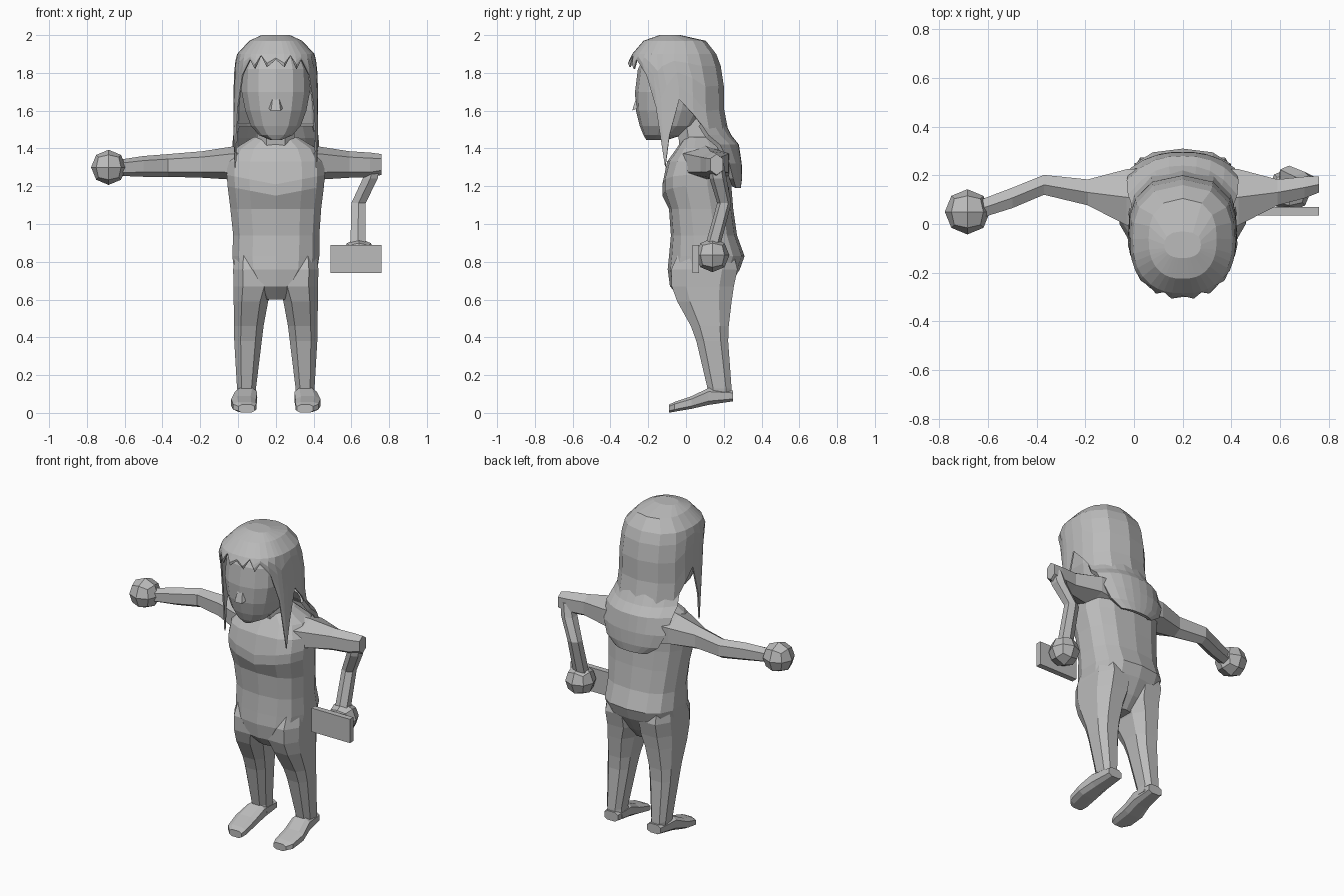
import bpy, bmesh, math

if "Cube" in bpy.data.objects:
    bpy.data.objects.remove(bpy.data.objects["Cube"])

CX = 0.2  # centre line of the body
grey = bpy.data.materials.new("plain grey")
grey.diffuse_color = (0.5, 0.5, 0.5, 1)
grey.use_nodes = True
grey.node_tree.nodes["Principled BSDF"].inputs["Base Color"].default_value = grey.diffuse_color


def finish(name, verts, faces, thick=0):
    me = bpy.data.meshes.new(name)
    me.from_pydata(verts, [], faces)
    bm = bmesh.new()
    bm.from_mesh(me)
    bmesh.ops.recalc_face_normals(bm, faces=bm.faces)
    bm.to_mesh(me)
    bm.free()
    me.materials.append(grey)
    ob = bpy.data.objects.new(name, me)
    bpy.context.collection.objects.link(ob)
    if thick:
        mod = ob.modifiers.new("thickness", 'SOLIDIFY')
        mod.thickness = thick
        mod.offset = -1
    return ob


def unit(a, n):
    c, s = math.cos(a), math.sin(a)
    return (math.copysign(abs(c) ** (2 / n), c), math.copysign(abs(s) ** (2 / n), s))


def loft(name, rings, axis='z', sides=8, n=2.4, mirror=False):
    """Rings are (position along axis, a min, a max, b min, b max)."""
    verts, faces = [], []
    for t, a0, a1, b0, b1 in rings:
        for i in range(sides):
            u, v = unit(2 * math.pi * (i + 0.5) / sides, n)
            a = (a0 + a1) / 2 + u * (a1 - a0) / 2
            b = (b0 + b1) / 2 + v * (b1 - b0) / 2
            p = {'x': (t, a, b), 'y': (a, t, b), 'z': (a, b, t)}[axis]
            verts.append((2 * CX - p[0], p[1], p[2]) if mirror else p)
    for r in range(len(rings) - 1):
        for i in range(sides):
            j = (i + 1) % sides
            k = r * sides
            faces.append((k + i, k + j, k + sides + j, k + sides + i))
    faces.append(tuple(range(sides)))
    faces.append(tuple(range(len(verts) - sides, len(verts))))
    return finish(name, verts, faces)


def fist(name, centre, r):
    """Rounded cube with four faces on each side."""
    bm = bmesh.new()
    bmesh.ops.create_cube(bm, size=1)
    bmesh.ops.subdivide_edges(bm, edges=bm.edges[:], cuts=1, use_grid_fill=True)
    for v in bm.verts:
        v.co = v.co.normalized() * r
    bm.verts.index_update()
    verts = [tuple(c + d for c, d in zip(centre, v.co)) for v in bm.verts]
    ob = finish(name, verts, [tuple(v.index for v in f.verts) for f in bm.faces])
    bm.free()
    return ob


def weld(base, parts):
    """Join overlapping parts into one outer skin."""
    bpy.context.view_layer.objects.active = base
    for p in parts:
        mod = base.modifiers.new("weld", 'BOOLEAN')
        mod.operation = 'UNION'
        mod.solver = 'EXACT'
        mod.object = p
        bpy.ops.object.modifier_apply(modifier=mod.name)
        bpy.data.objects.remove(p)


def interp(table, z):
    """Linear lookup in a table of (z, values...) with falling z."""
    if z >= table[0][0]:
        return table[0][1:]
    for p, q in zip(table, table[1:]):
        if z >= q[0]:
            f = (p[0] - z) / (p[0] - q[0])
            return [a + (b - a) * f for a, b in zip(p[1:], q[1:])]
    return table[-1][1:]


# torso, with the chest line sagging to a V in front
body = loft("body", [
    (0.6, 0.13, 0.27, -0.02, 0.17), (0.67, 0.06, 0.34, -0.085, 0.23),
    (0.76, -0.025, 0.425, -0.097, 0.285), (0.83, -0.035, 0.435, -0.09, 0.31),
    (0.94, -0.03, 0.435, -0.08, 0.27), (1.08, -0.045, 0.445, -0.09, 0.25),
    (1.2, -0.06, 0.46, -0.125, 0.24), (1.26, -0.065, 0.465, -0.125, 0.24),
    (1.33, -0.06, 0.46, -0.10, 0.245), (1.4, -0.02, 0.42, -0.05, 0.225),
    (1.46, 0.08, 0.32, -0.01, 0.17)], sides=14, n=2.6)
for v in body.data.vertices:
    if v.co.y < 0 and 1.15 < v.co.z < 1.3:
        v.co.z -= 0.05 * max(0, 1 - abs(v.co.x - CX) / 0.26)
parts = [loft("neck", [(1.4, 0.09, 0.31, -0.04, 0.18), (1.58, 0.1, 0.3, -0.06, 0.14)])]

# legs run up into the hips; feet
for side, m in (("left", False), ("right", True)):
    parts.append(loft(side + "_leg", [
        (0.08, 0.0, 0.105, 0.11, 0.245), (0.13, -0.008, 0.098, 0.11, 0.245),
        (0.38, -0.024, 0.13, 0.05, 0.228), (0.46, -0.026, 0.14, 0.02, 0.232),
        (0.59, -0.028, 0.165, -0.055, 0.25), (0.67, -0.03, 0.195, -0.085, 0.263),
        (0.76, -0.032, 0.198, -0.088, 0.283), (0.84, -0.02, 0.18, -0.05, 0.26)],
        n=2.8, mirror=m))
    parts.append(loft(side + "_foot", [
        (-0.09, 0.0, 0.09, 0.0, 0.045), (-0.06, -0.03, 0.1, 0.005, 0.06),
        (0.03, -0.04, 0.1, 0.02, 0.09), (0.12, -0.02, 0.105, 0.04, 0.135),
        (0.25, 0.0, 0.1, 0.06, 0.12)], 'y', n=3, mirror=m))

# stretched arm
parts.append(loft("stretched_arm", [
    (0.09, -0.07, 0.25, 1.2, 1.425), (-0.03, -0.02, 0.24, 1.235, 1.41),
    (-0.19, 0.07, 0.19, 1.245, 1.385), (-0.37, 0.115, 0.207, 1.25, 1.37),
    (-0.5, 0.06, 0.155, 1.25, 1.36), (-0.63, 0.02, 0.105, 1.255, 1.34)], 'x', sides=6))
parts.append(fist("stretched_hand", (-0.685, 0.05, 1.3), 0.093))

# bent arm
parts.append(loft("bent_upper_arm", [
    (0.31, -0.07, 0.25, 1.2, 1.425), (0.43, -0.02, 0.24, 1.235, 1.41),
    (0.59, 0.07, 0.19, 1.245, 1.385), (0.7, 0.1, 0.2, 1.245, 1.378),
    (0.76, 0.125, 0.2, 1.26, 1.37)], 'x', sides=6))
parts.append(loft("bent_forearm", [
    (1.32, 0.68, 0.755, 0.12, 0.2), (1.24, 0.655, 0.745, 0.125, 0.215),
    (1.11, 0.595, 0.68, 0.165, 0.24), (0.88, 0.59, 0.68, 0.1, 0.18)], sides=6))
parts.append(fist("bent_hand", (0.64, 0.14, 0.835), 0.09))

# head with pointed chin
parts.append(loft("head", [
    (1.445, 0.17, 0.23, -0.21, -0.1), (1.47, 0.11, 0.29, -0.225, -0.02),
    (1.52, 0.065, 0.335, -0.245, 0.06), (1.6, 0.035, 0.365, -0.265, 0.11),
    (1.7, 0.015, 0.385, -0.27, 0.14), (1.82, 0.02, 0.38, -0.255, 0.15),
    (1.92, 0.06, 0.34, -0.2, 0.1)], sides=14, n=2.4))
weld(body, parts)

# bag and nose
bpy.ops.mesh.primitive_cube_add(size=1, location=(0.625, 0.052, 0.815))
bag = bpy.context.object
bag.name = "bag"
bag.scale = (0.27, 0.035, 0.15)
bag.data.materials.append(grey)
nose = [(CX - 0.04, -0.25, 1.615), (CX + 0.04, -0.25, 1.615), (CX + 0.025, -0.285, 1.6),
        (CX - 0.025, -0.285, 1.6), (CX - 0.015, -0.26, 1.68), (CX + 0.015, -0.26, 1.68)]
finish("nose", nose, [(0, 1, 2, 3), (3, 2, 5, 4), (0, 3, 4), (1, 5, 2), (0, 4, 5, 1)])

# hair cap: rows of (z, half width, front y, back y)
cap = [(2.0, 0.075, -0.14, -0.03), (1.97, 0.14, -0.225, 0.105), (1.9, 0.205, -0.285, 0.16),
       (1.85, 0.217, -0.31, 0.18), (1.78, 0.222, -0.28, 0.2), (1.65, 0.224, -0.27, 0.2),
       (1.55, 0.225, -0.27, 0.205), (1.45, 0.23, -0.27, 0.235), (1.3, 0.23, -0.27, 0.27)]
# lower edge of half the cap: (degrees from the front, z), a jagged fringe then a lock
edge = [(0, 1.87), (9, 1.83), (18, 1.89), (26, 1.82), (36, 1.87), (50, 1.79), (62, 1.62),
        (70, 1.3), (78, 1.47), (90, 1.66), (104, 1.58), (122, 1.47), (150, 1.48),
        (180, 1.48)]
columns = edge + [(360 - a, z) for a, z in edge[-2:0:-1]]
levels = [2.0, 1.97, 1.9, 0.15, 0.4, 0.7, 1.0]
verts, faces = [], []
for deg, bottom in columns:
    for lv in levels:
        z = max(lv, bottom) if lv > 1.5 else 1.9 + (bottom - 1.9) * lv
        w, f, b = interp(cap, z)
        u, v = unit(math.radians(deg - 90), 2.4)
        verts.append((CX + u * w, (f + b) / 2 + v * (b - f) / 2, z))
nl, nc = len(levels), len(columns)
for c in range(nc):
    d = (c + 1) % nc
    for r in range(nl - 1):
        faces.append((c * nl + r, d * nl + r, d * nl + r + 1, c * nl + r + 1))
faces.append(tuple(c * nl for c in range(nc)))
finish("hair_cap", verts, faces, 0.008)

# long hair hanging over the back: rows of (z, half width, middle y, edge y)
back = [(1.53, 0.21, 0.21, 0.08), (1.47, 0.225, 0.24, 0.12), (1.42, 0.23, 0.28, 0.18),
        (1.32, 0.215, 0.295, 0.23), (1.24, 0.18, 0.297, 0.25), (1.19, 0.11, 0.29, 0.265)]
verts, faces = [], []
N = 8
for z, w, ym, ye in back:
    for i in range(N + 1):
        s = 2 * i / N - 1
        verts.append((CX + s * w, ym + (ye - ym) * abs(s) ** 2.5, z))
for r in range(len(back) - 1):
    for i in range(N):
        k = r * (N + 1) + i
        faces.append((k, k + N + 1, k + N + 2, k + 1))
finish("back_hair", verts, faces, 0.025)
